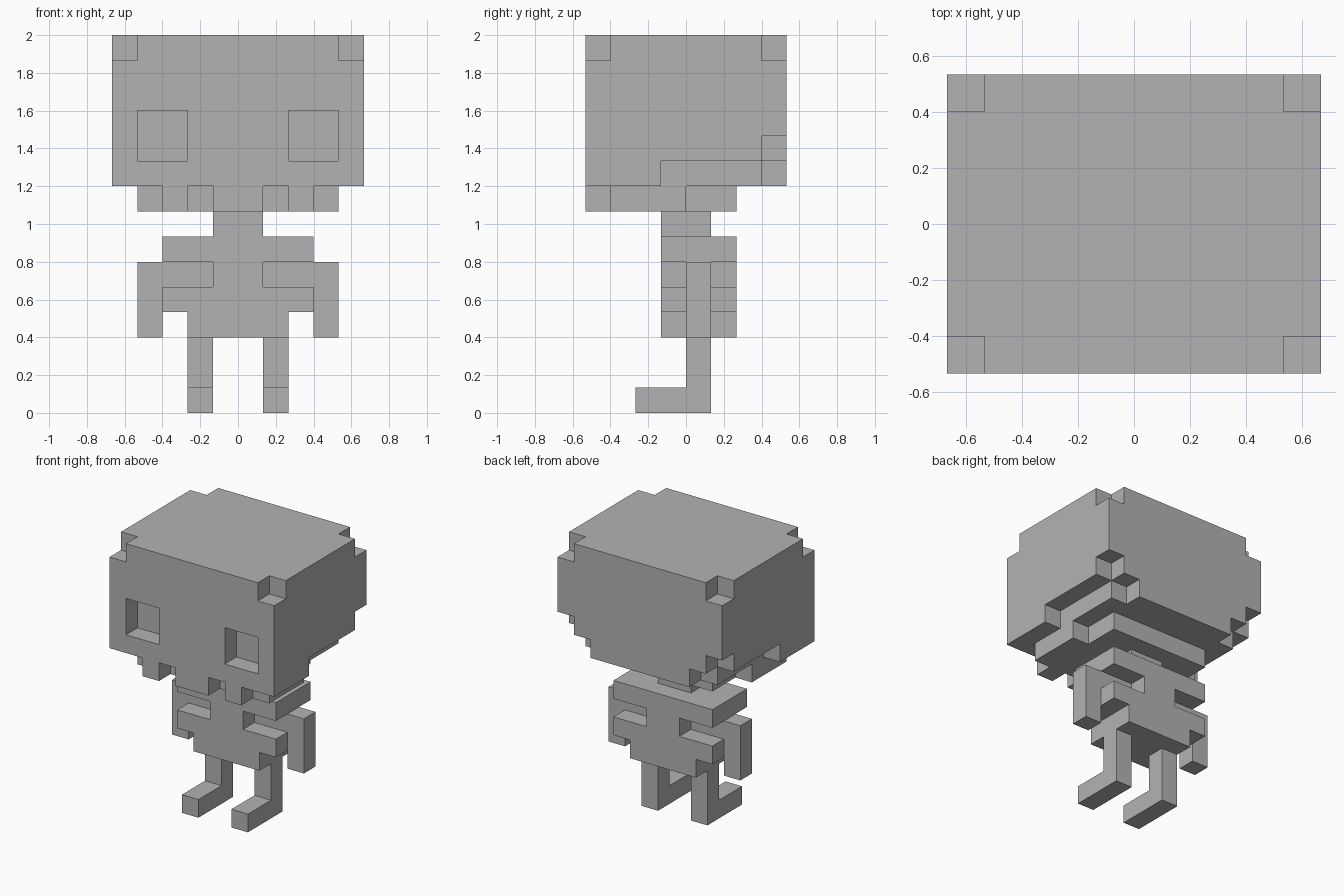
import bpy
import bmesh
import math
from itertools import product
from mathutils import Vector

U = 2 / 15  # size of one block

default = bpy.data.objects.get("Cube")
if default:
    bpy.data.objects.remove(default, do_unlink=True)

grey = bpy.data.materials.new("plain_grey")
grey.use_nodes = True
grey.diffuse_color = (0.45, 0.45, 0.45, 1)
grey.node_tree.nodes["Principled BSDF"].inputs["Base Color"].default_value = grey.diffuse_color


def box(x, y, z):
    """Set of block cells in the given x, y and z ranges."""
    return set(product(range(*x), range(*y), range(*z)))


def both(cells):
    """Cells together with their mirror image in x."""
    return cells | mirrored(cells)


def mirrored(cells):
    return {(-1 - x, y, z) for x, y, z in cells}


def build(name, cells):
    """Outer skin of the cells as one mesh with large flat faces."""
    bm = bmesh.new()
    verts = {}

    def vert(p):
        key = tuple(round(c) for c in p)
        if key not in verts:
            verts[key] = bm.verts.new(Vector(key) * U)
        return verts[key]

    for cell in cells:
        centre = Vector(cell) + Vector((0.5, 0.5, 0.5))
        for axis, sign in product(range(3), (-1, 1)):
            n = Vector((0, 0, 0))
            n[axis] = sign
            if tuple(c + int(d) for c, d in zip(cell, n)) in cells:
                continue
            a = Vector((0, 0, 0))
            a[(axis + 1) % 3] = 0.5
            b = n.cross(a)
            mid = centre + n / 2
            bm.faces.new([vert(mid + p) for p in (-a - b, a - b, a + b, b - a)])
    bmesh.ops.dissolve_limit(bm, angle_limit=math.radians(1),
                             verts=bm.verts[:], edges=bm.edges[:])
    # Triangles keep the notched faces exact
    bmesh.ops.triangulate(bm, faces=bm.faces[:])
    mesh = bpy.data.meshes.new(name)
    bm.to_mesh(mesh)
    bm.free()
    mesh.materials.append(grey)
    obj = bpy.data.objects.new(name, mesh)
    bpy.context.collection.objects.link(obj)


# Head: block with clipped top corners, eye sockets and a stepped lower back
head = box((-5, 5), (-4, 4), (9, 15))
head -= both(box((4, 5), (-4, -3), (14, 15)) | box((4, 5), (3, 4), (14, 15)))
head -= both(box((2, 4), (-4, -3), (10, 12)))
head -= both(box((4, 5), (3, 4), (9, 11)))
head -= both(box((4, 5), (-1, 4), (9, 10)) | box((3, 4), (3, 4), (9, 10)))
build("head", head)

# Jaw plate under the head, with front teeth
build("jaw", box((-4, 4), (-3, 0), (8, 9)) | box((-3, 3), (0, 2), (8, 9)))
build("teeth", both(box((2, 3), (-4, -3), (8, 9)) | box((0, 1), (-4, -3), (8, 9))))

build("neck", box((-1, 1), (-1, 1), (7, 8)))

# Torso: shoulders, spine gap, rib and hips, from the top down
torso = set()
for level, half in zip((6, 5, 4, 3), (3, 1, 3, 2)):
    torso |= box((-half, half), (-1, 2), (level, level + 1))
build("torso", torso)

# Arms reach out of the gap and hang down; legs end in long feet
arm = box((1, 4), (0, 1), (5, 6)) | box((3, 4), (0, 1), (3, 5))
leg = box((1, 2), (0, 1), (0, 3)) | box((1, 2), (-2, 0), (0, 1))
for name, limb in (("arm", arm), ("leg", leg)):
    build("left_" + name, limb)
    build("right_" + name, mirrored(limb))
